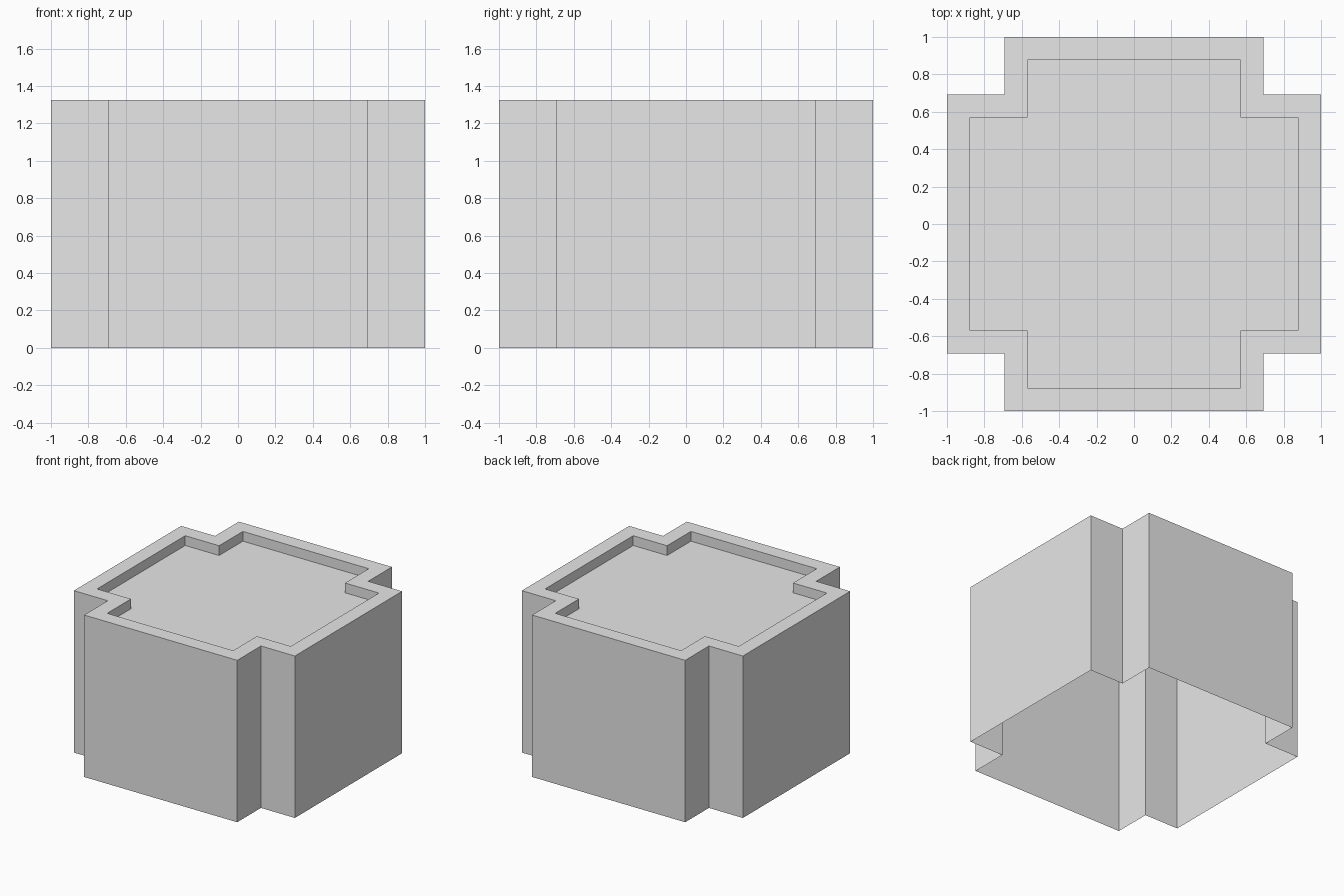
import bpy
import bmesh

cube = bpy.data.objects.get("Cube")
if cube:
    bpy.data.objects.remove(cube, do_unlink=True)

HEIGHT = 1.325
RECESS = 0.08
RIM = 0.123
ARM, NOTCH = 1.0, 0.693

grey = bpy.data.materials.new("light grey")
grey.use_nodes = True
colour = (0.8, 0.8, 0.8, 1)
grey.diffuse_color = colour
grey.node_tree.nodes["Principled BSDF"].inputs["Base Color"].default_value = colour


def cross_ring(bm, arm, notch, z):
    """Ring of vertices outlining a square with notched corners."""
    corner = [(arm, notch), (notch, notch), (notch, arm)]
    points = []
    for _ in range(4):
        points += corner
        corner = [(-y, x) for x, y in corner]
    return [bm.verts.new((x, y, z)) for x, y in points]


def bridge(bm, low, high):
    """Join two matching rings with quads."""
    for i in range(len(low)):
        j = (i + 1) % len(low)
        bm.faces.new((low[i], low[j], high[j], high[i]))


# Open-bottomed shell: outer wall, flat rim, inner lip and sunken panel
bm = bmesh.new()
rings = [
    cross_ring(bm, ARM, NOTCH, 0),
    cross_ring(bm, ARM, NOTCH, HEIGHT),
    cross_ring(bm, ARM - RIM, NOTCH - RIM, HEIGHT),
    cross_ring(bm, ARM - RIM, NOTCH - RIM, HEIGHT - RECESS),
]
for low, high in zip(rings, rings[1:]):
    bridge(bm, low, high)
bm.faces.new(rings[-1])

mesh = bpy.data.meshes.new("notched_block")
bm.to_mesh(mesh)
bm.free()
mesh.materials.append(grey)
block = bpy.data.objects.new("notched_block", mesh)
bpy.context.collection.objects.link(block)
